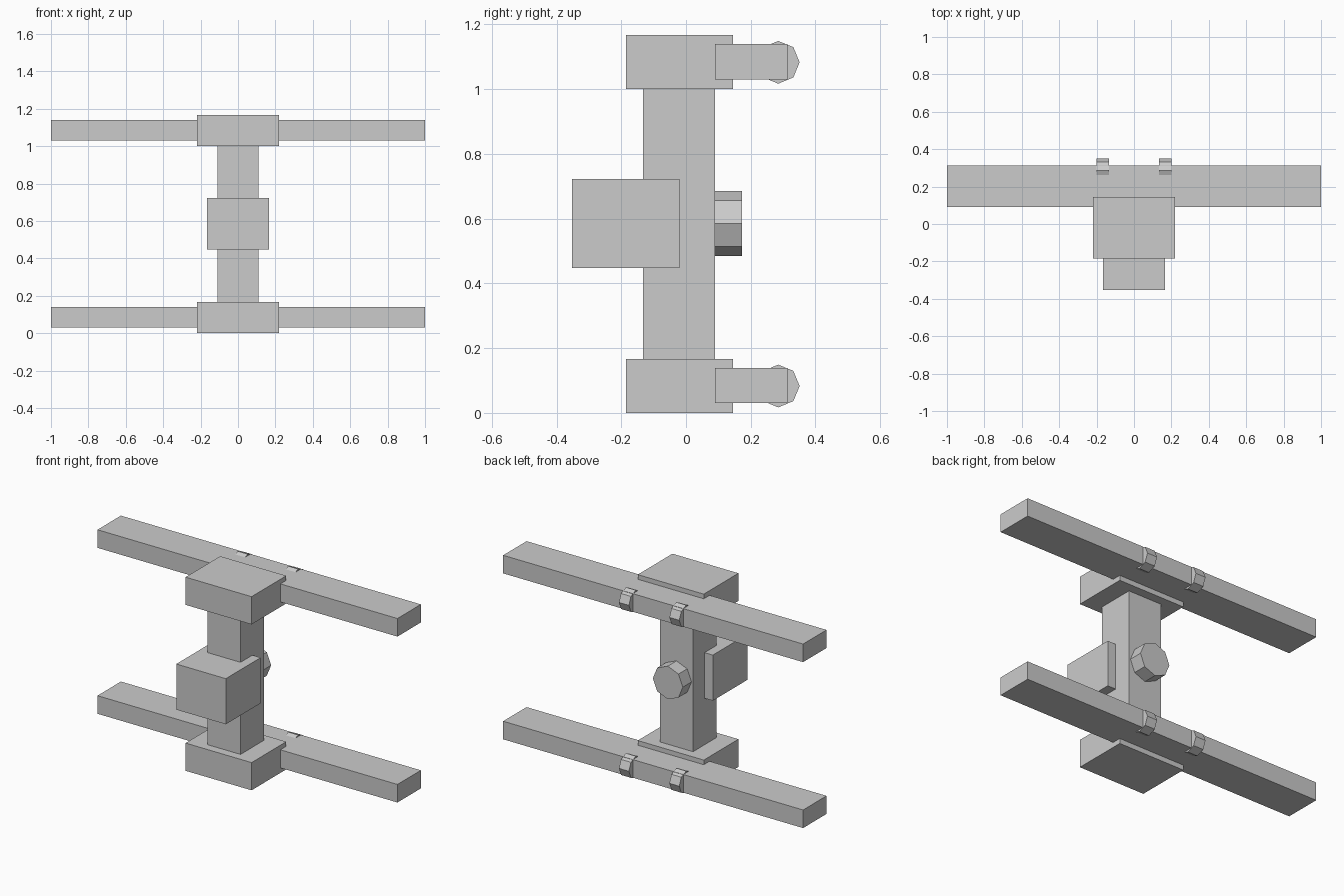
import bpy
from math import pi

if "Cube" in bpy.data.objects:
    bpy.data.objects.remove(bpy.data.objects["Cube"])


def box(name, x, y, z):
    """Box from (min, max) ranges on each axis."""
    bpy.ops.mesh.primitive_cube_add(size=1, location=[(a + b) / 2 for a, b in (x, y, z)])
    ob = bpy.context.object
    ob.name = name
    ob.scale = [b - a for a, b in (x, y, z)]
    bpy.ops.object.transform_apply(location=False, rotation=False, scale=True)
    return ob


def octagon(name, radius, depth, location, rotation):
    """Eight-sided flat-shaded bolt with a corner pointing up."""
    bpy.ops.mesh.primitive_cylinder_add(vertices=8, radius=radius, depth=depth,
                                        location=location, rotation=rotation)
    bpy.context.object.name = name


# Upright post
box("post", (-0.11, 0.11), (-0.133, 0.09), (0.083, 1.083))

# Front block gripping the post, and the knob behind it
box("front_block", (-0.165, 0.165), (-0.352, -0.02), (0.447, 0.722))
octagon("rear_knob", 0.1, 0.103, (0, 0.1215, 0.585), (pi / 2, 0, 0))

# Two identical levels: clamp, cross rail and a pair of bolts
for level, z in (("lower", 0.0), ("upper", 1.0)):
    box(level + "_clamp", (-0.22, 0.22), (-0.185, 0.145), (z, z + 0.167))
    box(level + "_rail", (-1, 1), (0.09, 0.313), (z + 0.03, z + 0.139))
    for side, x in (("left", -0.168), ("right", 0.168)):
        octagon(f"{level}_{side}_bolt", 0.066, 0.066, (x, 0.285, z + 0.083), (0, pi / 2, 0))
